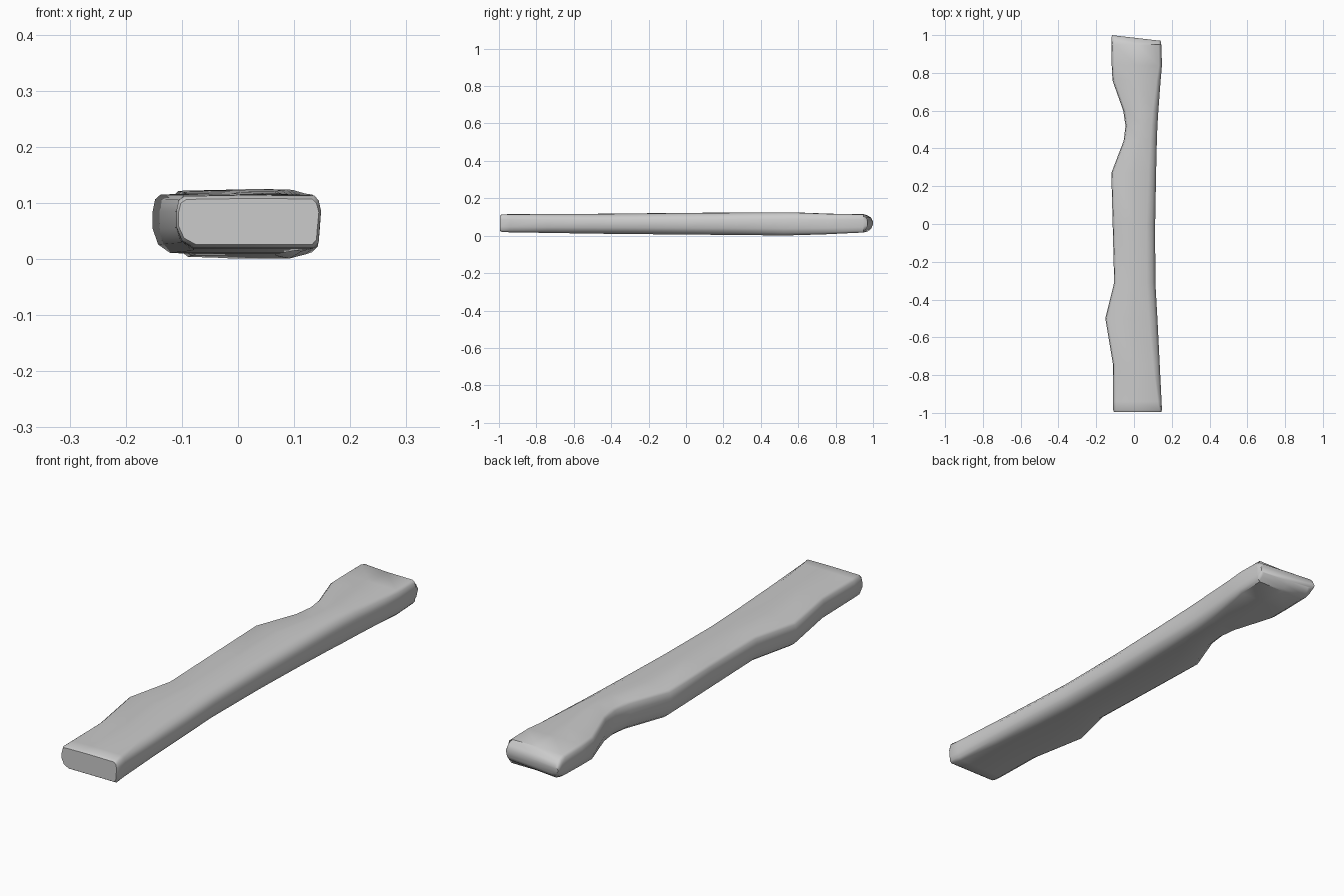
import bpy, bmesh

if "Cube" in bpy.data.objects:
    bpy.data.objects.remove(bpy.data.objects["Cube"], do_unlink=True)

# Plain grey material
grey = bpy.data.materials.new("plain_grey")
grey.use_nodes = True
colour = (0.6, 0.6, 0.6, 1)
grey.diffuse_color = colour
grey.node_tree.nodes["Principled BSDF"].inputs["Base Color"].default_value = colour

# Stations along the plank: y, right x, left x, bottom, top, left-edge bevel width
STATIONS = [
    (-0.985, -0.11, 0.148, 0.02, 0.114, 0.012),
    (-0.94, -0.11, 0.146, 0.018, 0.115, 0.02),
    (-0.74, -0.112, 0.136, 0.015, 0.116, 0.035),
    (-0.50, -0.152, 0.124, 0.011, 0.117, 0.045),
    (-0.31, -0.105, 0.113, 0.009, 0.119, 0.045),
    (0.0, -0.113, 0.112, 0.006, 0.122, 0.045),
    (0.27, -0.12, 0.117, 0.004, 0.124, 0.04),
    (0.44, -0.055, 0.121, 0.002, 0.125, 0.035),
    (0.52, -0.045, 0.124, 0.001, 0.125, 0.032),
    (0.60, -0.057, 0.129, 0.003, 0.124, 0.03),
    (0.76, -0.114, 0.141, 0.008, 0.118, 0.022),
    (0.84, -0.118, 0.148, 0.012, 0.116, 0.016),
    (0.95, -0.12, 0.145, 0.017, 0.115, 0.014),
]


def section(bm, y, x0, x1, z0, z1, bevel, skew=0.0):
    """Rounded cross-section, with a broader bevel on the left edge."""
    h = z1 - z0
    b = 0.014
    xm = (x0 + x1) / 2
    pts = [
        (x0 + 2.2 * b, z0), (xm, z0), (x1 - bevel, z0),
        (x1 - bevel * 0.35, z0 + h * 0.1), (x1 - 0.003, z0 + h * 0.3),
        (x1, z0 + h * 0.7), (x1 - bevel * 0.35, z1 - h * 0.1),
        (x1 - bevel, z1 - h * 0.01), (xm, z1), (x0 + b, z1 - h * 0.02),
        (x0 + b * 0.3, z1 - h * 0.1), (x0, z1 - h * 0.3),
        (x0, z0 + h * 0.4), (x0 + b * 0.7, z0 + h * 0.14),
    ]
    return [bm.verts.new((x, y - skew * (x + 0.12), z)) for x, z in pts]


def shrunk(station, y, dx, dz):
    _, x0, x1, z0, z1, bevel = station
    return (y, x0 + dx, x1 - dx, z0 + dz, z1 - dz, bevel)


# Loft the plank, with a crisp front end and a rounded, slanted back end
bm = bmesh.new()
rings = [section(bm, *shrunk(STATIONS[0], -0.995, 0.004, 0.006))]
rings += [section(bm, *s) for s in STATIONS]
last = STATIONS[-1]
for y, dx, dz in ((0.975, 0.001, 0.006), (0.992, 0.002, 0.018), (1.0, 0.004, 0.034)):
    rings.append(section(bm, *shrunk(last, y, dx, dz), skew=0.115))
for a, b in zip(rings, rings[1:]):
    n = len(a)
    for i in range(n):
        j = (i + 1) % n
        bm.faces.new((a[i], a[j], b[j], b[i]))
bm.faces.new(rings[0])
bm.faces.new(rings[-1])
bmesh.ops.recalc_face_normals(bm, faces=bm.faces)

mesh = bpy.data.meshes.new("plank")
bm.to_mesh(mesh)
bm.free()
mesh.materials.append(grey)
plank = bpy.data.objects.new("plank", mesh)
bpy.context.collection.objects.link(plank)

# Smooth shading with crisp ends
bpy.ops.object.select_all(action="DESELECT")
plank.select_set(True)
bpy.context.view_layer.objects.active = plank
bpy.ops.object.shade_smooth_by_angle(angle=0.8)
